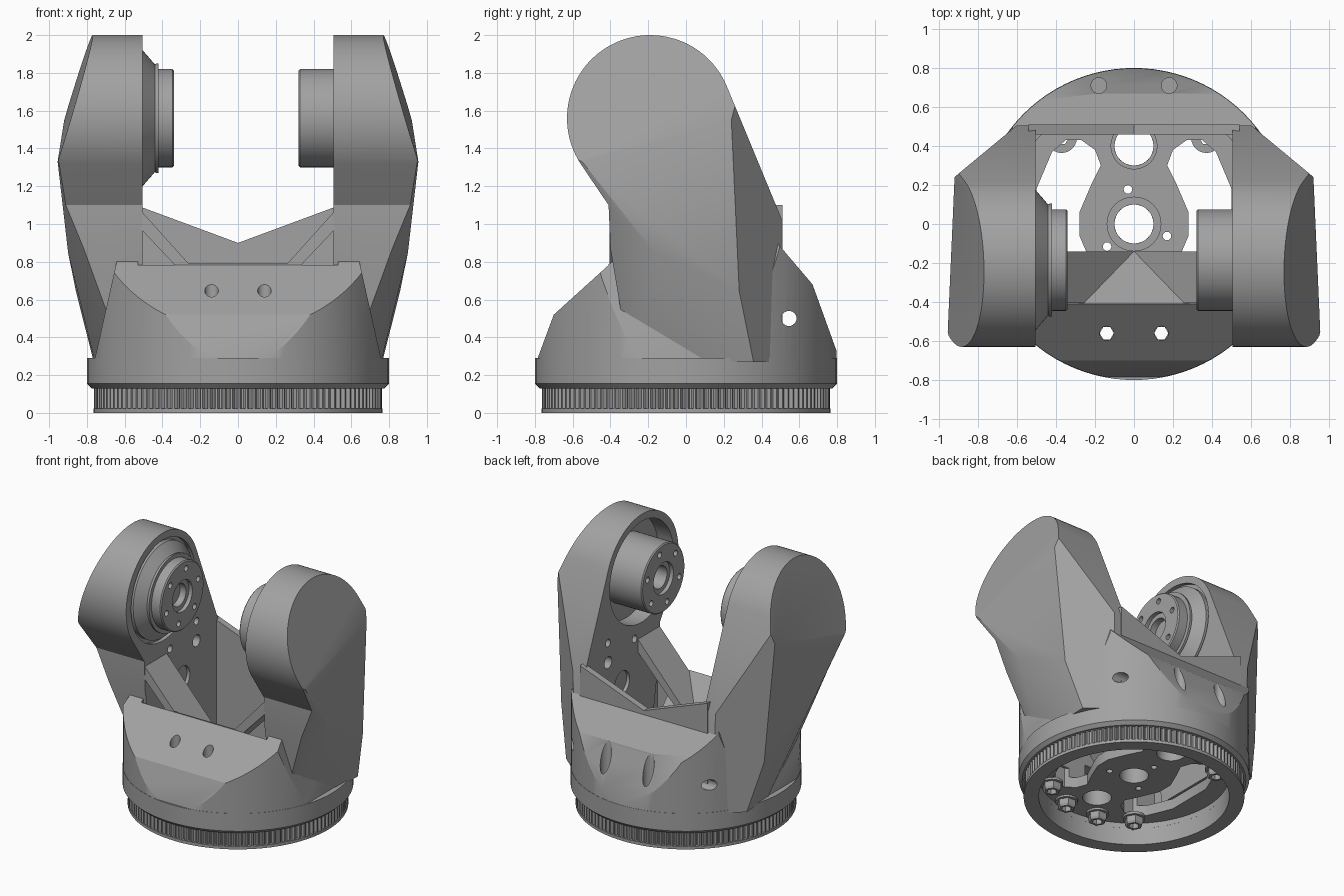
import bpy, bmesh
from math import sin, cos, pi, radians
from mathutils import Vector, Matrix

if "Cube" in bpy.data.objects:
    bpy.data.objects.remove(bpy.data.objects["Cube"], do_unlink=True)

GREY = 0.36
metal = bpy.data.materials.new("machined grey")
metal.use_nodes = True
metal.diffuse_color = (GREY, GREY, GREY, 1)
metal.node_tree.nodes["Principled BSDF"].inputs["Base Color"].default_value = (GREY, GREY, GREY, 1)


def finish(name, bm):
    bmesh.ops.remove_doubles(bm, verts=bm.verts, dist=1e-5)
    bmesh.ops.recalc_face_normals(bm, faces=bm.faces)
    mesh = bpy.data.meshes.new(name)
    bm.to_mesh(mesh)
    bm.free()
    mesh.materials.append(metal)
    ob = bpy.data.objects.new(name, mesh)
    bpy.context.collection.objects.link(ob)
    return ob


def lathe(name, profile, at=(0, 0, 0), axis="Z", steps=64, tooth=0):
    """Closed (radius, height) loop spun about an axis; tooth sinks alternate ribs."""
    bm = bmesh.new()
    rings = []
    for i in range(steps):
        a = 2 * pi * i / steps
        sink = tooth * ((i // 2) % 2)
        rings.append([bm.verts.new((max(r - (sink if r > 0.7 else 0), 0) * cos(a),
                                    max(r - (sink if r > 0.7 else 0), 0) * sin(a), z)) for r, z in profile])
    n = len(profile)
    for i in range(steps):
        p, q = rings[i], rings[(i + 1) % steps]
        for j in range(n):
            k = (j + 1) % n
            if profile[j][0] or profile[k][0]:
                bm.faces.new((p[j], q[j], q[k], p[k]))
    bmesh.ops.remove_doubles(bm, verts=bm.verts, dist=1e-5)
    bmesh.ops.dissolve_degenerate(bm, dist=1e-6, edges=bm.edges)
    turn = Matrix.Rotation(pi / 2, 4, "Y") if axis == "X" else Matrix()
    bmesh.ops.transform(bm, matrix=Matrix.Translation(at) @ turn, verts=bm.verts)
    return finish(name, bm)


def rod(r, a, b, at=(0, 0, 0), axis="Z", steps=32):
    return lathe("cutter", [(0, a), (r, a), (r, b), (0, b)], at, axis, steps)


def prism(points, axis, a, b):
    """Polygon extruded along one axis, as a bmesh."""
    bm = bmesh.new()
    place = {"X": lambda u, v, w: (w, u, v), "Y": lambda u, v, w: (u, w, v), "Z": lambda u, v, w: (u, v, w)}[axis]
    lo = [bm.verts.new(place(u, v, a)) for u, v in points]
    hi = [bm.verts.new(place(u, v, b)) for u, v in points]
    bm.faces.new(lo)
    bm.faces.new(hi)
    for i in range(len(lo)):
        k = (i + 1) % len(lo)
        bm.faces.new((lo[i], lo[k], hi[k], hi[i]))
    return bm


def slice_off(bm, a, b, c, keep):
    """Cut along the plane through three points, keeping one side, and cap it."""
    a, b, c, keep = map(Vector, (a, b, c, keep))
    no = (b - a).cross(c - a).normalized()
    if no.dot(keep - a) > 0:
        no = -no
    res = bmesh.ops.bisect_plane(bm, geom=bm.verts[:] + bm.edges[:] + bm.faces[:], dist=1e-5,
                                 plane_co=a, plane_no=no, clear_outer=True)
    edges = [e for e in res["geom_cut"] if isinstance(e, bmesh.types.BMEdge)]
    if edges:
        bmesh.ops.holes_fill(bm, edges=[e for e in edges if e.is_boundary], sides=0)


def carve(ob, cutters):
    for cutter in cutters:
        mod = ob.modifiers.new("cut", "BOOLEAN")
        mod.operation, mod.solver, mod.object = "DIFFERENCE", "EXACT", cutter
    bpy.context.view_layer.update()
    baked = bpy.data.meshes.new_from_object(ob.evaluated_get(bpy.context.evaluated_depsgraph_get()))
    ob.modifiers.clear()
    ob.data = baked
    for cutter in cutters:
        bpy.data.objects.remove(cutter, do_unlink=True)
    return ob


def mirror_list(half):
    return half + [(-x, z) for x, z in reversed(half) if x]


# Ribbed ring and round foot of the base
lathe("foot_ring", [(0.66, 0), (0.765, 0), (0.765, 0.022), (0.66, 0.022)], steps=96)
lathe("ribbed_ring", [(0.66, 0.02), (0.762, 0.02), (0.762, 0.135), (0.66, 0.135)], steps=480, tooth=0.018)
lathe("base_ring", [(0.66, 0.13), (0.775, 0.13), (0.8, 0.155), (0.8, 0.29), (0.66, 0.29)], steps=96)

# Base housing: a cylinder trimmed by sloped planes on all sides
circle = [(0.798 * cos(2 * pi * i / 96), 0.798 * sin(2 * pi * i / 96)) for i in range(96)]
bm = prism(circle, "Z", 0.17, 0.9)
inside = (0, 0, 0.3)
for (y0, z0), (y1, z1) in [((-0.8, 0.25), (-0.7, 0.52)), ((-0.7, 0.52), (-0.28, 0.9)),
                           ((0.8, 0.32), (0.67, 0.68)), ((0.67, 0.68), (0.5, 0.88))]:
    slice_off(bm, (0, y0, z0), (1, y0, z0), (0, y1, z1), inside)
for s in (-1, 1):
    slice_off(bm, (s * 0.755, 0, 0.3), (s * 0.755, 1, 0.3), (s * 0.62, 0, 0.9), inside)
housing = finish("base_housing", bm)

pocket = [(-0.53, -0.41), (0.53, -0.41), (0.53, 0.46), (-0.53, 0.46)]
cutters = [finish("cutter", prism(pocket, "Z", 0.25, 1.2))]
# Kidney openings in the floor
quarter = [(0.28, 0.06), (0.22, 0.2), (0.17, 0.3), (0.2, 0.38), (0.27, 0.43), (0.35, 0.43), (0.42, 0.37), (0.5, 0.18)]
for s in (-1, 1):
    loop = [(s * x, y) for x, y in quarter] + [(s * x, -y) for x, y in reversed(quarter)]
    cutters.append(finish("cutter", prism(loop, "Z", 0.1, 0.32)))
    cutters.append(rod(0.036, 0.1, 1, (s * 0.14, -0.56, 0)))
    cutters.append(rod(0.04, 0.35, 1, (s * 0.18, 0.71, 0)))
cutters += [rod(0.1, 0.1, 0.4), rod(0.1, 0.1, 0.4, (0, 0.4, 0)), rod(0.1, 0.1, 0.4, (0, -0.4, 0)),
            rod(0.04, -1, 1, (0, 0.545, 0.5), "X")]
cutters += [rod(0.022, 0.1, 0.4, (0.18 * cos(a), 0.18 * sin(a), 0), steps=16)
            for a in (radians(100), radians(-20), radians(220))]
carve(housing, cutters)

# Rims around the floor holes
lathe("centre_boss", [(0.1, 0.24), (0.14, 0.24), (0.14, 0.29), (0.1, 0.29)])
lathe("rear_boss", [(0.1, 0.24), (0.12, 0.24), (0.12, 0.27), (0.1, 0.27)], (0, 0.4, 0))

# Hexagonal nuts under the floor
for a in (50, 76, 104, 130, -50, -76, -104, -130):
    at = (0.577 * cos(radians(a)), 0.577 * sin(radians(a)), 0)
    lathe("hex_nut", [(0.036, 0.1), (0.055, 0.1), (0.065, 0.115), (0.065, 0.172), (0.036, 0.172)], at, steps=6)
    lathe("nut_washer", [(0.036, 0.155), (0.078, 0.155), (0.078, 0.175), (0.036, 0.175)], at, steps=24)

# Rear wall with a V-shaped top edge
finish("rear_wall", prism(mirror_list([(0, 0.9), (0.54, 1.1), (0.54, 0.25)]), "Y", 0.46, 0.51))

# Front V brace between the arms, with its sloped web
finish("v_brace", prism([(-0.54, 1.1), (0, 0.5), (0.54, 1.1), (0.54, 1.0), (0, 0.43), (-0.54, 1.0)],
                        "Y", -0.405, -0.14))
finish("brace_web", prism([(-0.41, 0.79), (-0.14, 0.5), (-0.14, 0.43), (-0.41, 0.6)], "X", -0.34, 0.34))

# Arms: rounded side profile extruded sideways, then trimmed by facet planes
HUB_Y, HUB_Z = -0.185, 1.56
arc = [(-0.19 + 0.44 * cos(radians(a)), 1.56 + 0.44 * sin(radians(a))) for a in range(22, 217, 4)]
side = arc + [(-0.41, 1.1), (-0.4, 0.87), (-0.3, 0.27), (0.505, 0.27), (0.505, 1.03)]
crown_f, crown_b, crown_t = (0.955, -0.55, 1.33), (0.92, 0.24, 1.55), (0.77, -0.19, 2)
belly_f, belly_b, toe = (0.91, -0.28, 0.9), (0.91, 0.24, 0.85), (0.76, 0.1, 0.28)
facets = [(crown_f, crown_b, crown_t), (crown_f, crown_b, belly_f), (belly_f, belly_b, toe),
          (crown_f, toe, (0.62, -0.3, 0.32)), (crown_b, belly_b, (0.6, 0.505, 0.9))]
for s, label in ((1, "left"), (-1, "right")):
    bm = prism(side, "X", s * 0.505, s * 1.1)
    for f in facets:
        slice_off(bm, *[(s * x, y, z) for x, y, z in f], (s * 0.55, 0, 1.2))
    arm = finish(label + "_arm", bm)
    depth = 0.13 if s > 0 else 0.03
    cutters = [rod(0.385, -depth, depth, (s * 0.505, HUB_Y, HUB_Z), "X", 64)]
    # Mounting holes on the inner face
    for y, z, r in ((0.05, 0.8, 0.09), (0.22, 1.02, 0.045), (0.22, 1.17, 0.028), (-0.1, 1.08, 0.028)):
        cutters.append(rod(r, -0.08, 0.08, (s * 0.505, y, z), "X", 24))
    carve(arm, cutters)

# Drive hub with a cone on the right arm, plain hub on the left arm
cone = [(0, -0.56), (0.36, -0.56), (0.36, -0.505), (0.285, -0.44), (0.29, -0.432), (0.29, -0.42), (0, -0.42)]
lathe("right_hub_cone", cone, (0, HUB_Y, HUB_Z), "X")
for s, label, tip in ((-1, "right", 0.34), (1, "left", 0.32)):
    lo, hi = sorted((s * tip, s * 0.66))
    c = 0.008
    hub = lathe(label + "_hub", [(0, lo), (0.26 - c, lo), (0.26, lo + c), (0.26, hi - c), (0.26 - c, hi), (0, hi)],
                (0, HUB_Y, HUB_Z), "X")
    end = s * tip
    cutters = [rod(0.12, end - 0.03, end + 0.03, (0, HUB_Y, HUB_Z), "X"),
               rod(0.085, end - 0.2, end + 0.2, (0, HUB_Y, HUB_Z), "X")]
    for i in range(6):
        a = pi * i / 3 + 0.3
        cutters.append(rod(0.022, end - 0.05, end + 0.05,
                           (0, HUB_Y + 0.2 * cos(a), HUB_Z + 0.2 * sin(a)), "X", 16))
    carve(hub, cutters)

# Smooth the round surfaces and keep the facet edges sharp
bpy.ops.object.select_all(action="DESELECT")
for ob in bpy.context.collection.objects:
    if ob.type == "MESH" and metal.name in ob.data.materials:
        ob.select_set(True)
        bpy.context.view_layer.objects.active = ob
bpy.ops.object.shade_smooth_by_angle(angle=radians(25))
